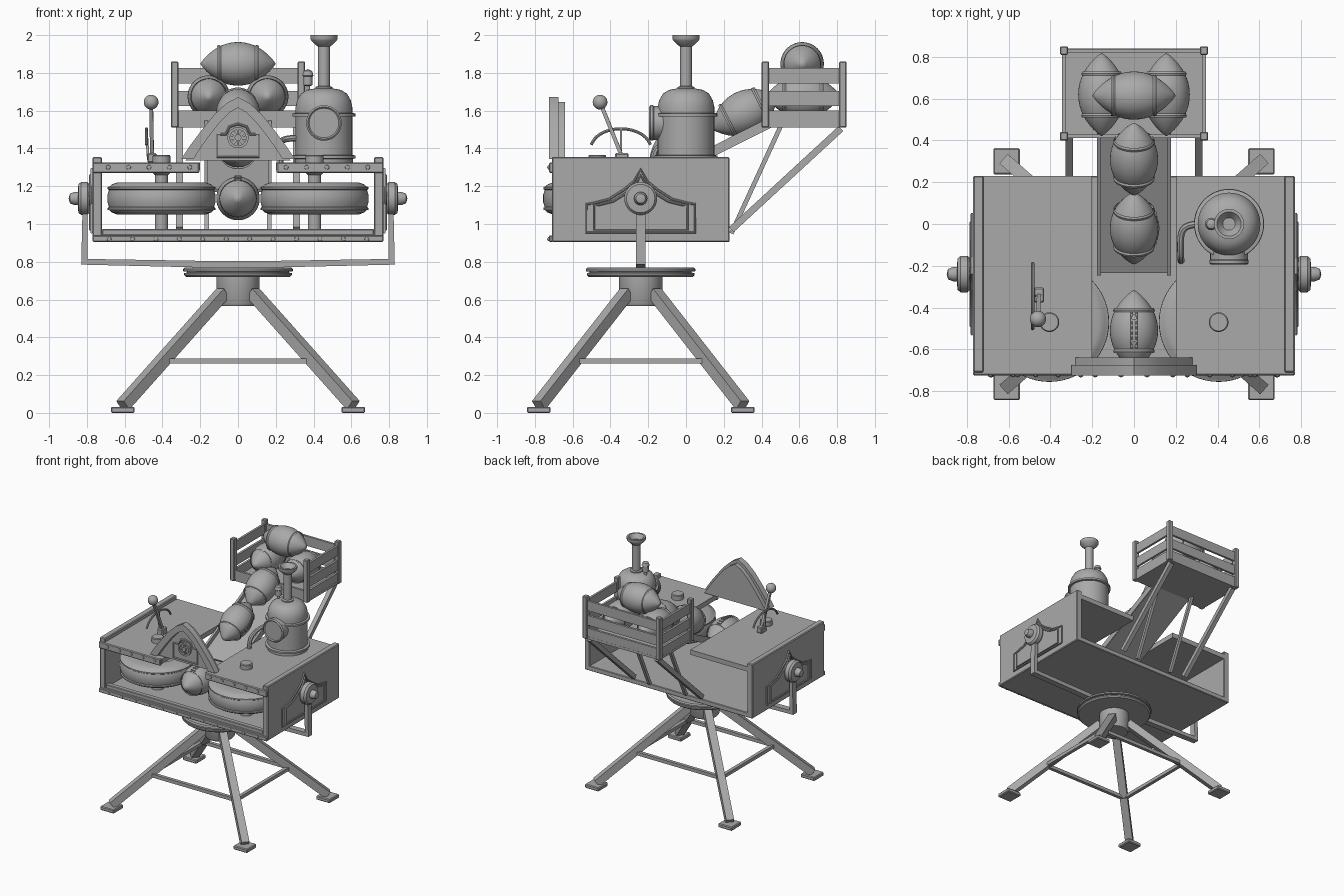
import bpy, bmesh, math
from mathutils import Matrix, Vector

if "Cube" in bpy.data.objects:
    bpy.data.objects.remove(bpy.data.objects["Cube"])

GREY = bpy.data.materials.new("plain grey")
GREY.diffuse_color = (0.4, 0.4, 0.4, 1)
GREY.use_nodes = True
GREY.node_tree.nodes["Principled BSDF"].inputs["Base Color"].default_value = GREY.diffuse_color


def add_mesh(name, mesh, angle=35):
    mesh.materials.clear()
    mesh.materials.append(GREY)
    mesh.polygons.foreach_set("use_smooth", [True] * len(mesh.polygons))
    mesh.set_sharp_from_angle(angle=math.radians(angle))
    ob = bpy.data.objects.new(name, mesh)
    bpy.context.collection.objects.link(ob)
    return ob


def finish(name, bm, angle=35):
    bmesh.ops.recalc_face_normals(bm, faces=bm.faces)
    mesh = bpy.data.meshes.new(name)
    bm.to_mesh(mesh)
    bm.free()
    return add_mesh(name, mesh, angle)


def box(name, lo, hi, bevel=0.0):
    bm = bmesh.new()
    lo, hi = Vector(lo), Vector(hi)
    mat = Matrix.Translation((lo + hi) / 2) @ Matrix.Diagonal((*(hi - lo), 1))
    bmesh.ops.create_cube(bm, size=1, matrix=mat)
    if bevel:
        bmesh.ops.bevel(bm, geom=bm.edges[:], offset=bevel, segments=1, affect='EDGES')
    return finish(name, bm, 25)


def aim(a, direction):
    return Matrix.Translation(a) @ Vector(direction).to_track_quat('Z', 'Y').to_matrix().to_4x4()


def bar(name, a, b, w, h):
    a, b = Vector(a), Vector(b)
    bm = bmesh.new()
    mat = aim((a + b) / 2, b - a) @ Matrix.Diagonal((w, h, (b - a).length, 1))
    bmesh.ops.create_cube(bm, size=1, matrix=mat)
    return finish(name, bm)


def lathe(name, profile, at, axis=(0, 0, 1), steps=40):
    """Spin (radius, height) points round an axis; zero radii close the ends."""
    bm = bmesh.new()
    vs = [bm.verts.new((r, 0, h)) for r, h in profile]
    es = [bm.edges.new(p) for p in zip(vs, vs[1:])]
    bmesh.ops.spin(bm, geom=vs + es, cent=(0, 0, 0), axis=(0, 0, 1), angle=math.tau, steps=steps)
    bmesh.ops.remove_doubles(bm, verts=bm.verts, dist=1e-5)
    bmesh.ops.transform(bm, matrix=aim(at, axis), verts=bm.verts)
    return finish(name, bm)


def disc(name, r, h, at, axis=(0, 0, 1), steps=32):
    return lathe(name, [(0, 0), (r, 0), (r, h), (0, h)], at, axis, steps)


def tube(name, pts, r, closed=False, smooth=True):
    cu = bpy.data.curves.new(name, 'CURVE')
    cu.dimensions, cu.bevel_depth, cu.bevel_resolution, cu.use_fill_caps = '3D', r, 2, True
    sp = cu.splines.new('NURBS' if smooth else 'POLY')
    sp.points.add(len(pts) - 1)
    for p, c in zip(sp.points, pts):
        p.co = (*c, 1)
    sp.use_cyclic_u = closed
    if smooth:
        sp.use_endpoint_u, sp.order_u = True, 3
    tmp = bpy.data.objects.new(name + "_path", cu)
    bpy.context.collection.objects.link(tmp)
    bpy.context.view_layer.update()
    mesh = bpy.data.meshes.new_from_object(tmp.evaluated_get(bpy.context.evaluated_depsgraph_get()))
    bpy.data.objects.remove(tmp)
    return add_mesh(name, mesh)


def plate(name, pts, vec):
    """Extrude a flat outline along a vector."""
    bm = bmesh.new()
    f = bm.faces.new([bm.verts.new(p) for p in pts])
    ex = bmesh.ops.extrude_face_region(bm, geom=[f])["geom"]
    bmesh.ops.translate(bm, vec=vec, verts=[v for v in ex if isinstance(v, bmesh.types.BMVert)])
    return finish(name, bm, 25)


def ball(name, at, axis, half=0.195, r=0.115, lace=None):
    """Pointed oval ball with two raised bands and optional lacing."""
    axis = Vector(axis).normalized()
    rad = lambda t: r * (1 - abs(t) ** 2.1) ** 0.9
    ts = [i / 12 for i in range(-12, 13)]
    lathe(name, [(rad(t), half * t) for t in ts], at, axis)
    for s in (-0.5, 0.5):
        q = rad(s)
        lathe(name + "_band", [(q + .006, half * s - .01), (q + .009, half * s),
                               (q + .004, half * s + .01)], at, axis)
    if lace:
        up, side = Vector(lace).normalized(), axis.cross(Vector(lace)).normalized()
        at = Vector(at)
        for s in (-.012, .012):
            tube(name + "_seam", [at + axis * half * t * .45 + up * rad(t * .45) + side * s
                                  for t in (-1, -.5, 0, .5, 1)], .004)
        for k in range(7):
            t = (k - 3) * .13
            p = at + axis * half * t + up * (rad(t) + .002)
            bar(name + "_lace", p - side * .018, p + side * .018, .008, .008)


CY = -0.24   # centre of the stand
# Stand: hub, turntable, four legs with feet and cross braces
lathe("hub", [(0, .565), (.105, .565), (.115, .58), (.115, .73), (0, .73)], (0, CY, 0))
lathe("turntable", [(0, .72), (.275, .72), (.285, .73), (.285, .74), (.27, .743), (.27, .748),
                    (.29, .75), (.29, .762), (.28, .77), (0, .77)], (0, CY, 0), steps=48)
for sx in (-1, 1):
    for sy in (-1, 1):
        bar("leg", (sx * .61, CY + sy * .54, .04), (sx * .08, CY + sy * .075, .635), .06, .06)
        box("foot", (sx * .61 - .063, CY + sy * .54 - .063, 0),
            (sx * .61 + .063, CY + sy * .54 + .063, .032), .006)
    bar("side_brace", (sx * .395, CY - .35, .275), (sx * .395, CY + .35, .275), .028, .028)
    bar("cross_brace", (-.395, CY + sx * .35, .275), (.395, CY + sx * .35, .275), .028, .028)

# Yoke arms, pivot knobs and ornamental side panels
for s in (-1, 1):
    outline = [(s * x, CY - .025, z) for x, z in ((0, .77), (.2, .77), (.83, .785), (.822, 1.13),
                                                  (.795, 1.13), (.797, .815), (.2, .805), (0, .805))]
    plate("yoke", outline, (0, .05, 0))
    lathe("pivot_knob", [(0, 0), (.075, 0), (.087, .012), (.087, .045), (.075, .06), (.035, .063),
                         (.035, .08), (.025, .105), (0, .112)], (s * .785, CY, 1.135), (s, 0, 0))
    half = [(.288, .955), (.288, 1.105), (.25, 1.11), (.17, 1.13), (.09, 1.18), (.035, 1.225)]
    for k, d in ((1, .012), (.86, .018)):
        h = [(y * k, 1.06 + (z - 1.06) * k) for y, z in half]
        pts = h + [(0, 1.06 + .23 * k)] + [(-y, z) for y, z in reversed(h)]
        plate("side_panel", [(s * .763, CY + y, z) for y, z in pts], (s * d, 0, 0))
        tube("panel_border", [(s * (.763 + d), CY + y, z) for y, z in pts], .007, True, False)

# Open-ended body: floor, sides, two decks, front trims with rivets
box("floor", (-.765, -.71, .905), (.765, .23, .945), .004)
box("floor_trim", (-.77, -.725, .905), (.77, -.705, .94), .005)
box("floor_rail", (-.72, -.70, .94), (.72, -.66, .973), .004)
for i in range(12):
    lathe("rivet", [(.013, 0), (.011, .008), (0, .013)], ((i - 5.5) * .124, -.722, .92), (0, -1, 0), 10)
for s in (-1, 1):
    a, b = sorted((s * .77, s * .72))
    box("side_wall", (a, -.71, .905), (b, .23, 1.355), .006)
    a, b = sorted((s * .73, s * .2))
    box("deck", (a, -.71, 1.285), (b, .23, 1.325))
    a, b = sorted((s * .77, s * .205))
    box("deck_trim", (a, -.725, 1.27), (b, -.70, 1.325), .006)
    for i in range(5):
        lathe("rivet", [(.013, 0), (.011, .008), (0, .013)],
              (s * (.255 + i * .108), -.722, 1.3), (0, -1, 0), 10)
    # Spinning wheel on an upright shaft
    c = (s * .405, -.47, 0)
    lathe("wheel", [(0, 1.06), (.14, 1.06), (.15, 1.05), (.235, 1.05), (.265, 1.062), (.273, 1.072),
                    (.285, 1.075), (.285, 1.085), (.278, 1.09), (.286, 1.115), (.286, 1.155),
                    (.278, 1.18), (.285, 1.185), (.285, 1.195), (.273, 1.2), (.262, 1.21),
                    (.235, 1.22), (.15, 1.22), (.14, 1.21), (0, 1.21)], c, steps=56)
    lathe("shaft", [(0, .945), (.05, .945), (.05, .965), (.035, .97), (.035, 1.26), (.047, 1.27),
                    (.047, 1.36), (.042, 1.366), (0, 1.366)], c)

# Gable sign: panel, ogive frame, inset board and spoked emblem
edge = [(.3, 1.345), (.25, 1.42), (.19, 1.5), (.125, 1.58), (.06, 1.64), (0, 1.672)]
inner = [(.235, 1.345), (.2, 1.40), (.15, 1.47), (.095, 1.54), (.045, 1.59), (0, 1.615)]
mirror = lambda h: h + [(-x, z) for x, z in reversed(h[:-1])]
plate("sign_panel", [(x * .93, -.64, 1.335 + (z - 1.345) * .95) for x, z in mirror(edge)], (0, -.045, 0))
for s in (-1, 1):
    ring = [(s * x, -.675, z) for x, z in edge + inner[::-1]]
    plate("sign_frame", ring, (0, -.05, 0))
board = [(.11, 1.355), (.11, 1.475), (.065, 1.475), (.045, 1.515), (0, 1.53)]
tube("sign_border", [(x, -.687, z) for x, z in mirror(board) ], .007, True, False)
hub = Vector((0, -.69, 1.457))
lathe("emblem_ring", [(.042, 0), (.042, .015), (.056, .015), (.056, 0)], hub, (0, -1, 0))
disc("emblem_boss", .018, .02, hub, (0, -1, 0), 16)
for k in range(4):
    d = Vector((math.cos(k * math.pi / 4), 0, math.sin(k * math.pi / 4))) * .046
    bar("emblem_spoke", hub - d, hub + d, .012, .02)

# Boiler with flanges, dome, chimney, porthole, whistle and pipe
B = (.455, 0, 0)
lathe("boiler", [(0, 1.325), (.155, 1.325), (.155, 1.345), (.168, 1.348), (.168, 1.362), (.15, 1.366),
                 (.15, 1.568), (.166, 1.57), (.166, 1.585), (.15, 1.588), (.15, 1.62), (.142, 1.655),
                 (.122, 1.69), (.09, 1.71), (.05, 1.717), (0, 1.718)], B, steps=48)
lathe("chimney", [(.045, 1.71), (.045, 1.725), (.032, 1.73), (.032, 1.94), (.04, 1.945), (.068, 1.972),
                  (.072, 1.98), (.072, 2), (.058, 2), (.03, 1.965), (0, 1.965)], B)
lathe("porthole", [(.09, 0), (.09, .07), (.094, .075), (.094, .088), (.085, .095),
                   (.078, .088), (0, .088)], (.455, -.1, 1.535), (0, -1, 0))
lathe("whistle", [(0, 1.64), (.012, 1.64), (.012, 1.73), (.024, 1.735), (.024, 1.78), (.03, 1.785),
                  (.022, 1.81), (0, 1.82)], (.37, 0, 0), steps=20)
tube("steam_pipe", [(.33, 0, 1.455), (.27, 0, 1.455), (.225, -.03, 1.44), (.222, -.12, 1.42),
                    (.225, -.17, 1.39), (.225, -.175, 1.32)], .017)

# Control lever with a curved guide
box("lever_base", (-.48, -.375, 1.325), (-.43, -.305, 1.375), .006)
bar("lever_rod", (-.455, -.34, 1.36), (-.46, -.455, 1.645), .02, .02)
lathe("lever_ball", [(.039 * math.sin(math.pi * i / 12), -.039 * math.cos(math.pi * i / 12))
                     for i in range(13)], (-.46, -.455, 1.645), steps=24)
tube("lever_guide", [(-.485, -.345 + .16 * math.cos(a), 1.40 + .105 * math.sin(a))
                     for a in (math.pi * (.06 + .88 * i / 10) for i in range(11))], .008)
bar("guide_post", (-.475, -.345, 1.34), (-.485, -.345, 1.5), .01, .014)

# Sloping feed chute with side rails
lo, hi = Vector((0, -.235, 1.185)), Vector((0, .45, 1.53))
slope = (hi - lo).normalized()
plate("chute", [(x, p.y, p.z) for x, p in ((-.17, lo), (.17, lo), (.17, hi), (-.17, hi))], (0, .008, -.016))
for s in (-1, 1):
    off = Vector((s * .168, 0, .01))
    bar("chute_rail", lo + off, hi + off, .018, .05)
    bar("inner_strut", (s * .165, .24, .95), (s * .165, .50, 1.515), .024, .024)
    bar("outer_strut", (s * .31, .24, .97), (s * .31, .82, 1.505), .036, .036)

# Slatted crate
box("crate_floor", (-.345, .415, 1.51), (.345, .84, 1.53))
for s in (-1, 1):
    for y in (.42, .83):
        box("crate_post", (s * .335 - .02, y - .02, 1.51), (s * .335 + .02, y + .02, 1.86), .005)
for z0, z1 in ((1.525, 1.6), (1.625, 1.705), (1.745, 1.825)):
    for s in (-1, 1):
        box("side_slat", (s * .335 - .009, .42, z0), (s * .335 + .009, .83, z1))
    box("back_slat", (-.335, .821, z0), (.335, .839, z1))
box("front_slat", (-.335, .411, 1.525), (.335, .429, 1.6))

# Balls: one between the wheels, two on the chute, three in the crate
ball("launch_ball", (0, -.51, 1.135), (0, 1, 0), lace=(0, 0, 1))
ball("chute_ball", (0, -.02, 1.425), slope, lace=(1, 0, 0))
ball("chute_ball", (0, .31, 1.59), slope)
for s in (-1, 1):
    ball("crate_ball", (s * .155, .62, 1.675), (0, 1, 0), .2, .112)
ball("top_ball", (0, .615, 1.848), (1, 0, 0), .2, .115)
